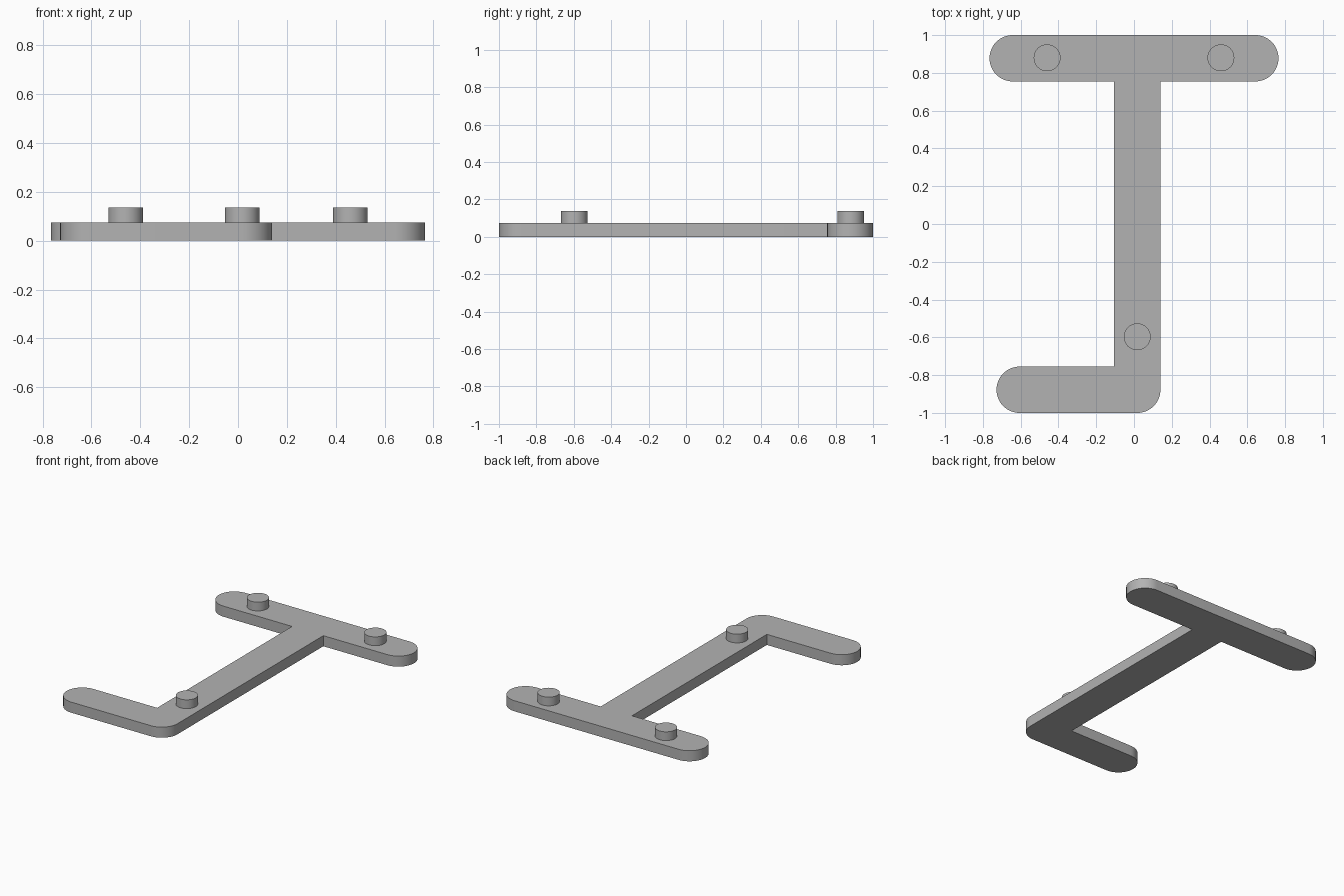
import bpy, bmesh
from math import cos, sin, radians

cube = bpy.data.objects.get("Cube")
if cube:
    bpy.data.objects.remove(cube, do_unlink=True)

WIDTH, THICK, PEG_TOP, PEG_R = 0.245, 0.075, 0.137, 0.071
R = WIDTH / 2
BAR_X, FOOT_X = 0.765, -0.728       # ends of the bar and foot
STEM_L, STEM_R = -0.105, 0.14       # sides of the stem

gray = bpy.data.materials.new("plain gray")
gray.use_nodes = True
gray.diffuse_color = (0.45, 0.45, 0.45, 1)
gray.node_tree.nodes["Principled BSDF"].inputs["Base Color"].default_value = gray.diffuse_color


def arc(cx, cy, start, end, steps):
    angles = [radians(start + (end - start) * i / steps) for i in range(steps + 1)]
    return [(cx + R * cos(a), cy + R * sin(a)) for a in angles]


def finish(name, bm):
    bmesh.ops.recalc_face_normals(bm, faces=bm.faces)
    mesh = bpy.data.meshes.new(name)
    bm.to_mesh(mesh)
    bm.free()
    mesh.materials.append(gray)
    obj = bpy.data.objects.new(name, mesh)
    bpy.context.collection.objects.link(obj)
    bpy.ops.object.select_all(action="DESELECT")
    obj.select_set(True)
    bpy.context.view_layer.objects.active = obj
    bpy.ops.object.shade_smooth_by_angle(angle=radians(30))
    return obj


# Flat bracket: round-ended bar, stem and foot in one outline
outline = arc(FOOT_X + R, R - 1, 90, 270, 32)
outline += arc(STEM_R - R, R - 1, 270, 360, 16)
outline += [(STEM_R, 1 - WIDTH)]
outline += arc(BAR_X - R, 1 - R, -90, 90, 32)
outline += arc(R - BAR_X, 1 - R, 90, 270, 32)
outline += [(STEM_L, 1 - WIDTH), (STEM_L, WIDTH - 1)]

bm = bmesh.new()
base = bm.faces.new([bm.verts.new((x, y, 0)) for x, y in outline])
top = bmesh.ops.extrude_face_region(bm, geom=[base], use_keep_orig=True)
bmesh.ops.translate(bm, vec=(0, 0, THICK),
                    verts=[v for v in top["geom"] if isinstance(v, bmesh.types.BMVert)])
finish("bracket_plate", bm)

# Three round pegs standing on the plate
pegs = {"bar_peg_right": (-0.46, 0.88), "bar_peg_left": (0.46, 0.88), "stem_peg": (0.017, -0.597)}
for name, (x, y) in pegs.items():
    bm = bmesh.new()
    bmesh.ops.create_cone(bm, cap_ends=True, segments=48, radius1=PEG_R, radius2=PEG_R,
                          depth=PEG_TOP - THICK)
    peg = finish(name, bm)
    peg.location = (x, y, (PEG_TOP + THICK) / 2)
